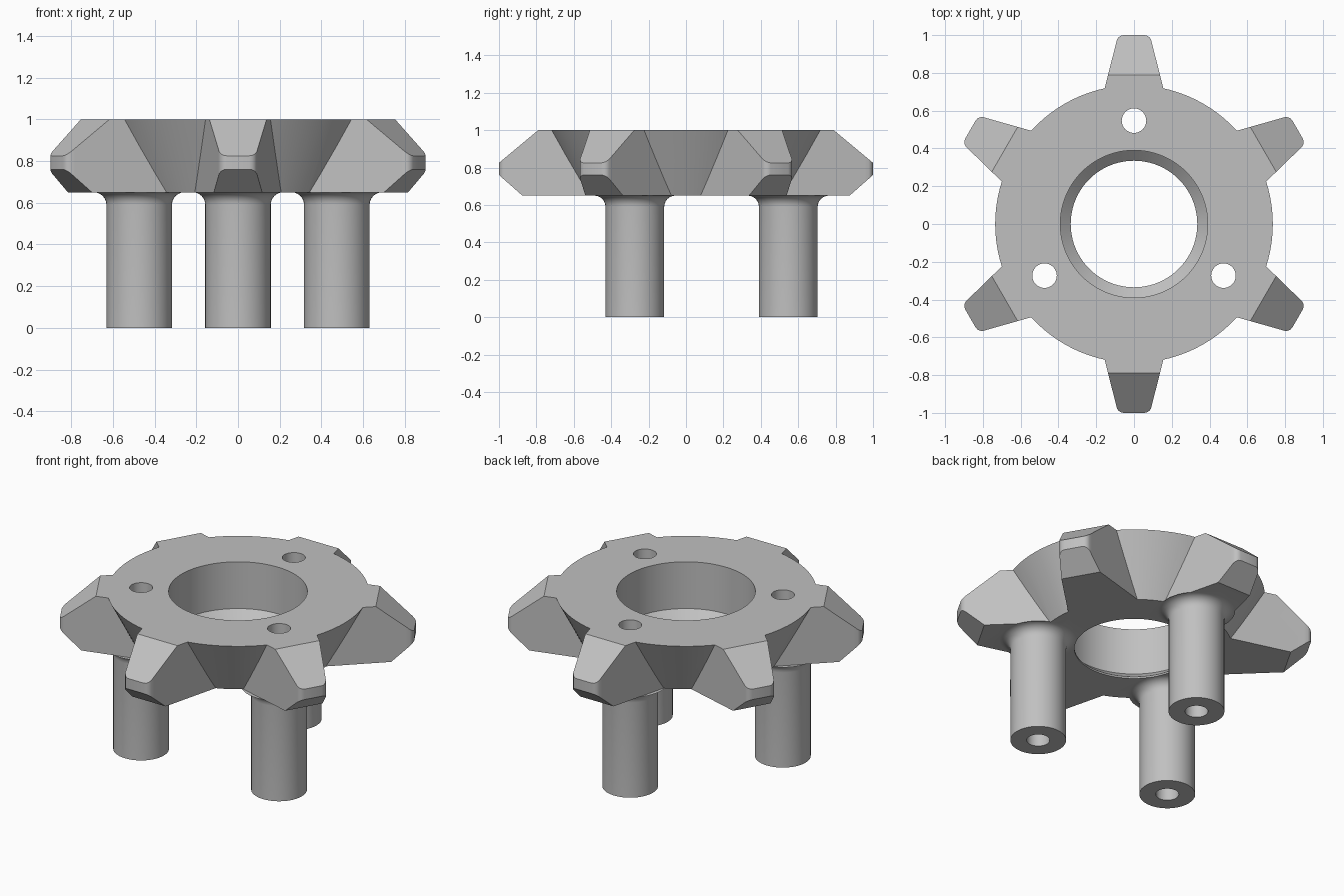
import bpy, bmesh, math
from mathutils import Matrix, Vector

cube = bpy.data.objects.get("Cube")
if cube:
    bpy.data.objects.remove(cube, do_unlink=True)

grey = bpy.data.materials.new("plain grey")
grey.use_nodes = True
COLOR = (0.53, 0.53, 0.53, 1)
grey.diffuse_color = COLOR
grey.node_tree.nodes["Principled BSDF"].inputs["Base Color"].default_value = COLOR

TOP, BASE = 1.0, 0.65
STUD_R, BOLT_R, STUD_DIST = 0.157, 0.065, 0.547


def make(name, bm):
    bmesh.ops.recalc_face_normals(bm, faces=bm.faces)
    mesh = bpy.data.meshes.new(name)
    bm.to_mesh(mesh)
    bm.free()
    mesh.materials.append(grey)
    obj = bpy.data.objects.new(name, mesh)
    bpy.context.collection.objects.link(obj)
    return obj


def lathe(name, profile, steps, centre=(0, 0)):
    """Solid of revolution from a closed (radius, z) profile ending on the axis."""
    bm = bmesh.new()
    rings = []
    for r, z in profile:
        rings.append([bm.verts.new((centre[0] + r * math.cos(i * math.tau / steps),
                                    centre[1] + r * math.sin(i * math.tau / steps), z))
                      for i in range(steps)])
    for a, b in zip(rings, rings[1:]):
        for i in range(steps):
            j = (i + 1) % steps
            bm.faces.new((a[i], a[j], b[j], b[i]))
    bm.faces.new(rings[0])
    bm.faces.new(rings[-1])
    return make(name, bm)


def make_tooth(name, angle):
    """Tapered prism with rounded tip corners and two sloped cuts; points along +x."""
    half = lambda x: 0.155 - 0.253 * (x - 0.72)
    side = [(0.45, half(0.45)), (0.955, half(0.955))]
    tip, rad = (0.955, half(0.955) - 0.041), 0.045
    for deg in (30, 50, 70, 90):
        t = math.radians(deg)
        side.append((tip[0] + rad * math.sin(t), tip[1] + 0.041 * math.cos(t)))
    outline = side + [(x, -y) for x, y in reversed(side)]
    bm = bmesh.new()
    face = bm.faces.new([bm.verts.new((x, y, BASE)) for x, y in outline])
    ext = bmesh.ops.extrude_face_region(bm, geom=[face])["geom"]
    bmesh.ops.translate(bm, vec=(0, 0, TOP - BASE),
                        verts=[v for v in ext if isinstance(v, bmesh.types.BMVert)])
    # sloped cuts above and below the tip
    for (x0, z0), (x1, z1) in (((0.79, TOP), (1.0, 0.825)), ((1.0, 0.76), (0.875, BASE))):
        normal = Vector((z0 - z1, 0, x1 - x0))
        cut = bmesh.ops.bisect_plane(bm, geom=bm.verts[:] + bm.edges[:] + bm.faces[:],
                                     plane_co=(x0, 0, z0), plane_no=normal, clear_outer=True)
        edges = [e for e in cut["geom_cut"] if isinstance(e, bmesh.types.BMEdge)]
        bmesh.ops.holes_fill(bm, edges=edges)
    bm.transform(Matrix.Rotation(angle, 4, "Z"))
    return make(name, bm)


# Hub disc, narrowing downward
hub = lathe("sprocket_hub", [(0.555, BASE), (0.735, TOP)], 96)


def combine(tool, operation):
    mod = hub.modifiers.new(tool.name, "BOOLEAN")
    mod.operation, mod.solver, mod.object = operation, "EXACT", tool
    bpy.context.view_layer.objects.active = hub
    bpy.ops.object.modifier_apply(modifier=mod.name)
    bpy.data.objects.remove(tool, do_unlink=True)


# Six teeth
for i in range(6):
    combine(make_tooth("tooth", math.radians(30 + 60 * i)), "UNION")

# Three studs, filleted into the underside
fillet = 0.06
stud_profile = [(STUD_R, 0)]
for i in range(7):
    t = math.radians(15 * i)
    stud_profile.append((STUD_R + fillet * (1 - math.cos(t)),
                         BASE - fillet + fillet * math.sin(t)))
stud_profile += [(0.1, BASE), (0.1, 0.8)]
spots = [(STUD_DIST * math.cos(math.radians(a)), STUD_DIST * math.sin(math.radians(a)))
         for a in (90, 210, 330)]
for spot in spots:
    combine(lathe("stud", stud_profile, 48, spot), "UNION")

# Bolt holes through the studs and a stepped centre bore
for spot in spots:
    combine(lathe("bolt_hole", [(BOLT_R, -0.1), (BOLT_R, 1.1)], 32, spot), "DIFFERENCE")
combine(lathe("bore", [(0.335, 0.5), (0.335, 0.66), (0.39, 0.71), (0.39, 1.1)], 96), "DIFFERENCE")

bpy.ops.object.select_all(action="DESELECT")
hub.select_set(True)
bpy.context.view_layer.objects.active = hub
bpy.ops.object.shade_smooth_by_angle(angle=math.radians(25))
